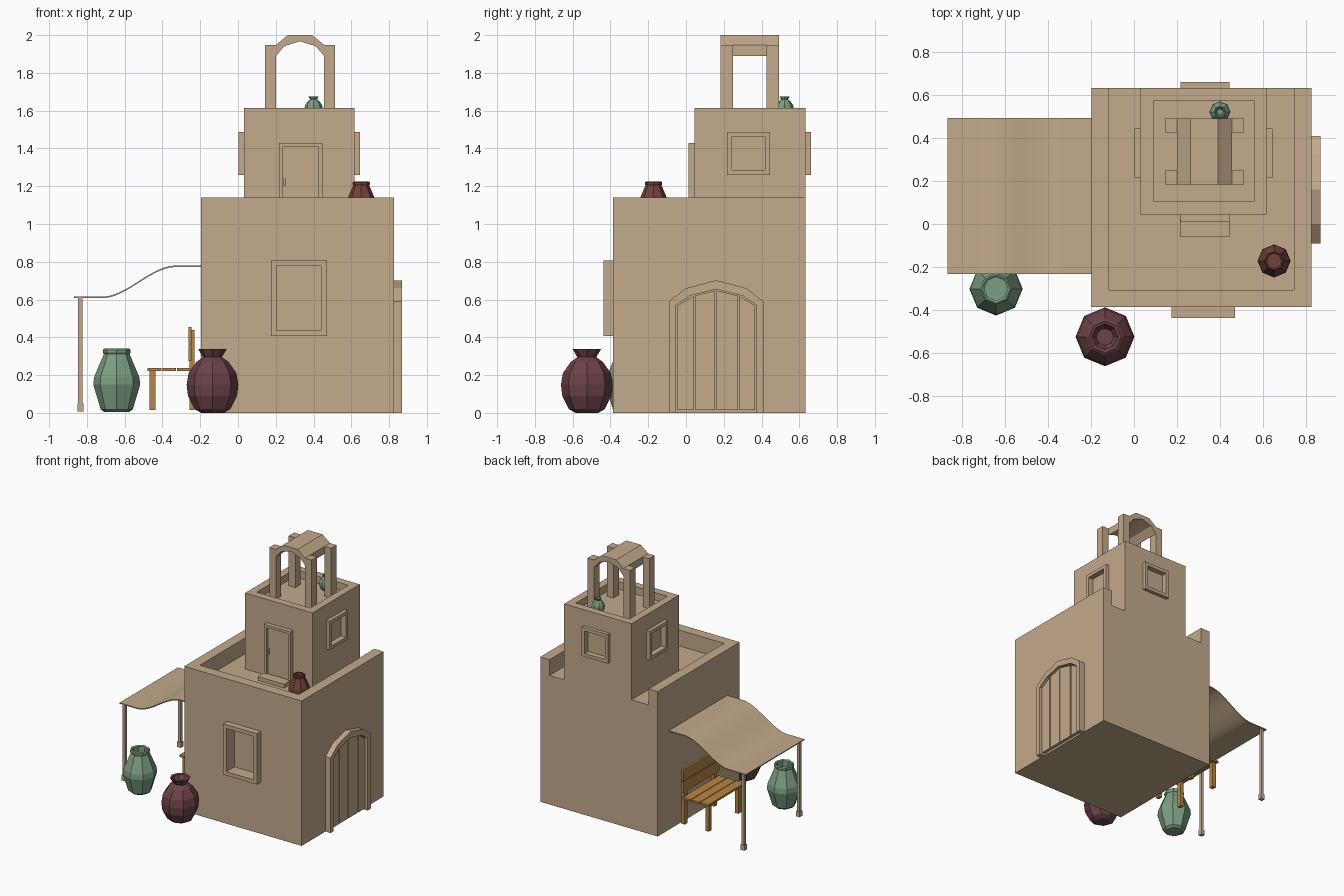
import bpy, bmesh, math

if "Cube" in bpy.data.objects:
    bpy.data.objects.remove(bpy.data.objects["Cube"])


def material(name, rgb):
    m = bpy.data.materials.new(name)
    m.diffuse_color = (*rgb, 1)
    m.use_nodes = True
    m.node_tree.nodes["Principled BSDF"].inputs["Base Color"].default_value = m.diffuse_color
    return m


CLAY = material("sand clay", (0.55, 0.405, 0.26))
GREEN = material("sage green", (0.20, 0.345, 0.22))
PLUM = material("dark plum", (0.15, 0.055, 0.065))
RUST = material("dark rust", (0.17, 0.052, 0.042))
WOOD = material("warm wood", (0.48, 0.235, 0.058))


def finish(name, bm, mat):
    bmesh.ops.recalc_face_normals(bm, faces=bm.faces)
    me = bpy.data.meshes.new(name)
    bm.to_mesh(me)
    bm.free()
    me.materials.append(mat)
    ob = bpy.data.objects.new(name, me)
    bpy.context.collection.objects.link(ob)
    return ob


def place(axis, u, v, d):
    return {"X": (d, u, v), "Y": (u, d, v), "Z": (u, v, d)}[axis]


def prism(name, pts, axis, d0, d1, mat=CLAY):
    """Extrude a flat outline along an axis."""
    bm = bmesh.new()
    a, b = [[bm.verts.new(place(axis, u, v, d)) for u, v in pts] for d in (d0, d1)]
    bm.faces.new(a)
    bm.faces.new(b)
    for i in range(len(pts)):
        j = (i + 1) % len(pts)
        bm.faces.new((a[i], a[j], b[j], b[i]))
    return finish(name, bm, mat)


def rect(u0, u1, v0, v1):
    return [(u0, v0), (u1, v0), (u1, v1), (u0, v1)]


def box(name, x0, x1, y0, y1, z0, z1, mat=CLAY):
    return prism(name, rect(x0, x1, y0, y1), "Z", z0, z1, mat)


def frame(name, u0, u1, v0, v1, t, axis, d0, d1):
    """Rectangular ring with border t."""
    bm = bmesh.new()
    loops = [[bm.verts.new(place(axis, u, v, d)) for u, v in r]
             for d in (d0, d1)
             for r in (rect(u0, u1, v0, v1), rect(u0 + t, u1 - t, v0 + t, v1 - t))]
    o0, i0, o1, i1 = loops
    for p, q in ((o0, i0), (o1, i1), (o0, o1), (i0, i1)):
        for i in range(4):
            j = (i + 1) % 4
            bm.faces.new((p[i], p[j], q[j], q[i]))
    return finish(name, bm, CLAY)


def cut(target, cutter):
    m = target.modifiers.new("cut", "BOOLEAN")
    m.operation, m.solver, m.object = "DIFFERENCE", "EXACT", cutter
    bpy.context.view_layer.objects.active = target
    bpy.ops.object.modifier_apply(modifier=m.name)
    bpy.data.objects.remove(cutter)


def lathe(name, profile, x, y, z, s, mat):
    """Eight-sided pot from (radius, height) points."""
    bm = bmesh.new()
    rings = [[bm.verts.new((x + s * r * math.cos(k * math.pi / 4),
                            y + s * r * math.sin(k * math.pi / 4), z + s * h))
              for k in range(8)] for r, h in profile]
    for a, b in zip(rings, rings[1:]):
        for i in range(8):
            j = (i + 1) % 8
            bm.faces.new((a[i], a[j], b[j], b[i]))
    bm.faces.new(rings[0])
    bm.faces.new(rings[-1])
    return finish(name, bm, mat)


# Lower storey with a parapet on three sides (open behind the tower)
X0, X1, Y0, Y1, ROOF, TOP = -0.197, 0.825, -0.387, 0.633, 1.015, 1.14
body = box("lower_storey", X0, X1, Y0, Y1, 0, ROOF)
cut(body, box("window_cutter", 0.205, 0.44, Y0 - 0.1, Y0 + 0.05, 0.437, 0.777))
T = 0.08
prism("lower_parapet", [(X0, Y1), (X0, Y0), (X1, Y0), (X1, Y1), (X1 - T, Y1),
                        (X1 - T, Y0 + T), (X0 + T, Y0 + T), (X0 + T, Y1)], "Z", ROOF, TOP)
frame("front_window_frame", 0.175, 0.47, 0.407, 0.807, 0.03, "Y", -0.437, Y0)

# Upper tower, parapet and recessed windows
TX0, TX1, TY0, DECK, TTOP = 0.031, 0.617, 0.045, 1.555, 1.613
tower = box("tower", TX0, TX1, TY0, Y1, ROOF, DECK)
B, R = 0.026, 0.015
for axis, face, out in (("X", TX0, -1), ("X", TX1, 1), ("Y", Y1, 1)):
    cut(tower, prism("cutter", rect(0.217 + B, 0.445 - B, 1.26 + B, 1.488 - B), axis,
                     face - out * R, face + out * 0.1))
    frame("tower_window_frame", 0.217, 0.445, 1.26, 1.488, B, axis, face, face + out * 0.028)
ring_y0, ring_y1 = TY0, Y1
frame("tower_parapet", TX0, TX1, ring_y0, ring_y1, 0.059, "Z", DECK, TTOP)

# Tower door with frame, knob and step
prism("tower_door_frame", [(0.217, ROOF), (0.217, 1.43), (0.447, 1.43), (0.447, ROOF),
                           (0.425, ROOF), (0.425, 1.41), (0.239, 1.41), (0.239, ROOF)],
      "Y", 0.012, TY0)
box("tower_door", 0.239, 0.425, 0.03, TY0, ROOF, 1.41)
box("tower_door_knob", 0.24, 0.252, 0.015, 0.03, 1.2, 1.24)
box("tower_step", 0.215, 0.445, -0.06, 0.02, ROOF, 1.045)

# Belfry: four posts and an arched roof
for x in (0.144, 0.456):
    for y in (0.183, 0.425):
        box("belfry_post", x, x + 0.057, y, y + 0.067, DECK, 1.948)
prism("belfry_arch", [(0.201, 1.948), (0.264, 2.0), (0.392, 2.0), (0.456, 1.948),
                      (0.456, 1.89), (0.41, 1.942), (0.328, 1.967), (0.246, 1.942),
                      (0.201, 1.89)], "Y", 0.183, 0.492)

# Arched side door: frame and four planks
inner = [(-0.052, 0), (-0.052, 0.57), (0.02, 0.62), (0.16, 0.655), (0.30, 0.62),
         (0.372, 0.57), (0.372, 0)]
outer = [(0.41, 0), (0.41, 0.59), (0.32, 0.66), (0.16, 0.702), (0.0, 0.66),
         (-0.09, 0.59), (-0.09, 0)]
prism("side_door_frame", inner + outer, "X", X1, 0.869)


def arch_height(y):
    for (a, h), (b, k) in zip(inner[1:], inner[2:6]):
        if a <= y <= b:
            return h + (k - h) * (y - a) / (b - a)


edges = [-0.05, 0.045, 0.157, 0.28, 0.37]
for a, b in zip(edges, edges[1:]):
    a, b = a + 0.004, b - 0.004
    prism("side_door_plank", [(a, 0.015), (b, 0.015), (b, arch_height(b) - 0.006),
                              (a, arch_height(a) - 0.006)], "X", X1, 0.85)

# Draped awning and its posts
curve = []
N = 24
for i in range(N + 1):
    x = -0.868 + (X0 + 0.868) * i / N
    t = min(1, max(0, (x + 0.72) / 0.39))
    curve.append((x, 0.607 + 0.165 * t * t * (3 - 2 * t)))
awning = prism("awning", curve + [(x, z + 0.008) for x, z in reversed(curve)],
               "Y", -0.233, 0.494)
bpy.ops.object.select_all(action="DESELECT")
awning.select_set(True)
bpy.context.view_layer.objects.active = awning
bpy.ops.object.shade_smooth_by_angle()
for y in (-0.215, 0.475):
    box("awning_post", -0.846, -0.824, y - 0.011, y + 0.011, 0.04, 0.608)
    box("awning_post_foot", -0.851, -0.819, y - 0.016, y + 0.016, 0.008, 0.05)

# Bench: legs, seat slats and back slats
for y in (-0.02, 0.35):
    box("bench_front_leg", -0.468, -0.438, y, y + 0.035, 0.015, 0.225, WOOD)
    box("bench_back_leg", -0.258, -0.23, y, y + 0.035, 0.015, 0.44, WOOD)
for i in range(3):
    x = -0.478 + i * 0.077
    box("bench_seat_slat", x, x + 0.072, -0.045, 0.405, 0.222, 0.237, WOOD)
for z in (0.275, 0.368):
    box("bench_back_slat", -0.262, -0.245, -0.045, 0.405, z, z + 0.086, WOOD)

# Pots: a straight-rimmed jar and a flared vase, each large and small
jar = [(0.065, 0), (0.085, 0.015), (0.124, 0.145), (0.12, 0.185), (0.068, 0.307),
       (0.074, 0.315), (0.074, 0.33), (0.066, 0.337), (0.055, 0.33), (0.055, 0.27)]
vase = [(0.06, 0), (0.095, 0.02), (0.13, 0.09), (0.137, 0.15), (0.127, 0.21),
        (0.085, 0.27), (0.05, 0.295), (0.075, 0.337), (0.06, 0.332), (0.04, 0.295)]
lathe("green_jar", jar, -0.642, -0.302, 0.004, 1, GREEN)
lathe("plum_vase", vase, -0.135, -0.525, 0, 1, PLUM)
lathe("small_rust_jar", jar, 0.652, -0.172, ROOF, 0.62, RUST)
lathe("small_green_vase", vase, 0.40, 0.522, DECK, 0.355, GREEN)
